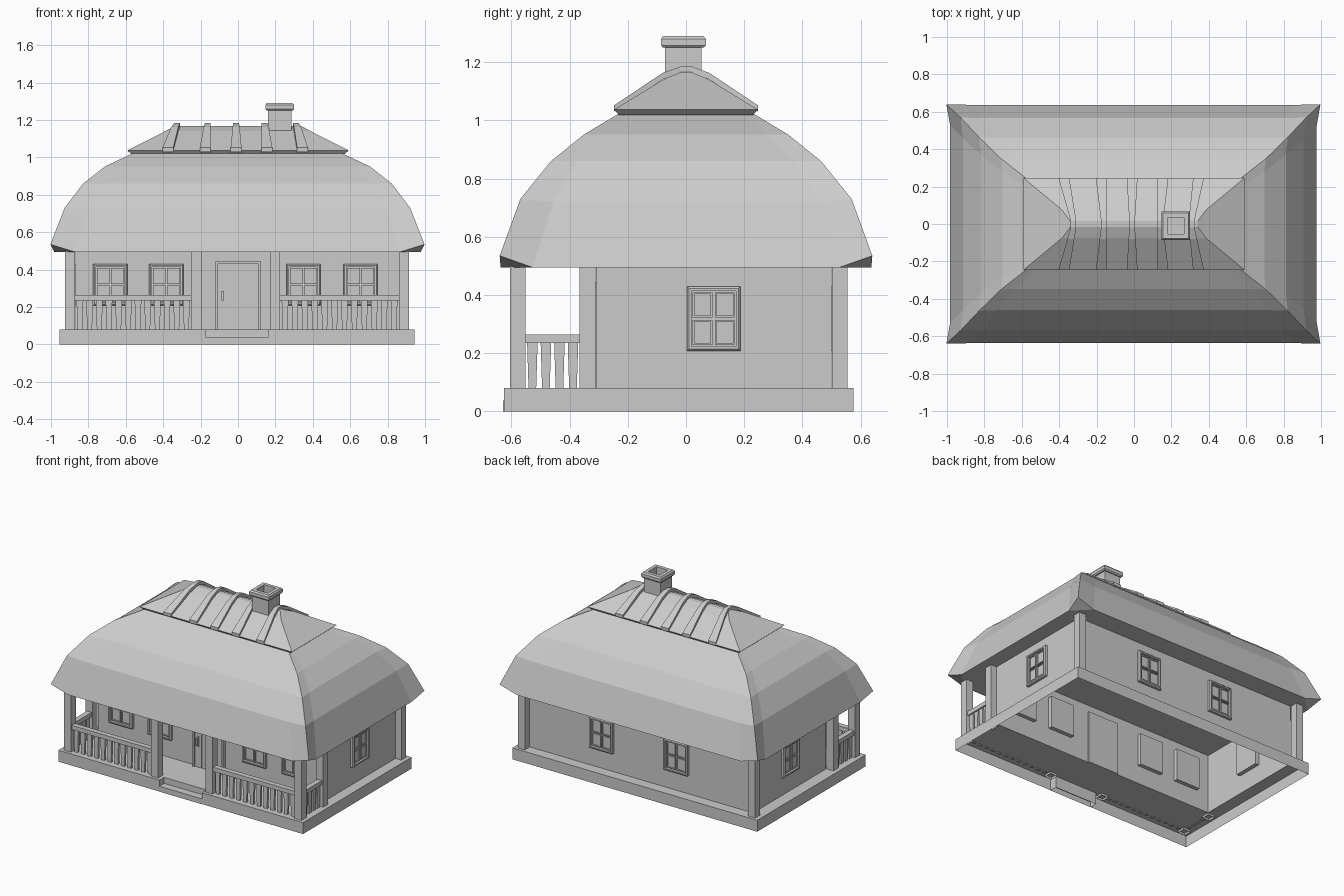
import bpy, bmesh
from math import radians
from mathutils import Matrix, Vector

cube = bpy.data.objects.get("Cube")
if cube:
    bpy.data.objects.remove(cube)

grey = bpy.data.materials.new("plain_grey")
grey.use_nodes = True
grey.diffuse_color = (0.6, 0.6, 0.6, 1)
grey.node_tree.nodes["Principled BSDF"].inputs["Base Color"].default_value = (0.6, 0.6, 0.6, 1)


def finish(name, bm, matrix=None):
    bmesh.ops.recalc_face_normals(bm, faces=bm.faces)
    mesh = bpy.data.meshes.new(name)
    bm.to_mesh(mesh)
    bm.free()
    mesh.materials.append(grey)
    ob = bpy.data.objects.new(name, mesh)
    if matrix:
        ob.matrix_world = matrix
    bpy.context.collection.objects.link(ob)


def loft(bm, rings, cap_start=True, cap_end=True):
    """Skin a list of equal-sized closed rings; returns the vertex rings."""
    loops = [[bm.verts.new(p) for p in ring] for ring in rings]
    n = len(loops[0])
    for low, high in zip(loops, loops[1:]):
        for i in range(n):
            j = (i + 1) % n
            bm.faces.new((low[i], low[j], high[j], high[i]))
    if cap_start:
        bm.faces.new(loops[0][::-1])
    if cap_end:
        bm.faces.new(loops[-1])
    return loops


def rect(x0, x1, y0, y1, z):
    return [(x0, y0, z), (x1, y0, z), (x1, y1, z), (x0, y1, z)]


def box(bm, x0, x1, y0, y1, z0, z1, cap_start=True):
    loft(bm, [rect(x0, x1, y0, y1, z0), rect(x0, x1, y0, y1, z1)], cap_start)


FLOOR, EAVE = 0.08, 0.495
WALL_X, FRONT, BACK = 0.87, -0.31, 0.50

# Plinth: hollow skirt with a porch floor, a ledge around the house and an entry notch
bm = bmesh.new()
xs = [-0.955, -WALL_X, -0.17, 0.16, WALL_X, 0.943]
ys = [-0.626, -0.575, FRONT, BACK, 0.575]
for i in range(5):
    for j in range(4):
        inside = 1 <= i <= 3 and j == 2
        notch = i == 2 and j == 0
        if not inside and not notch:
            bm.faces.new([bm.verts.new(p) for p in rect(xs[i], xs[i + 1], ys[j], ys[j + 1], FLOOR)])
bmesh.ops.remove_doubles(bm, verts=bm.verts, dist=0.0005)
rim = [e for e in bm.edges if e.is_boundary
       and not all(abs(v.co.x) < 0.9 and -0.4 < v.co.y < 0.55 for v in e.verts)]
skirt = bmesh.ops.extrude_edge_only(bm, edges=rim)["geom"]
for v in skirt:
    if isinstance(v, bmesh.types.BMVert):
        v.co.z = 0
finish("plinth", bm)

# Entry step, open below like the plinth
bm = bmesh.new()
box(bm, -0.17, 0.16, -0.628, -0.575, 0, 0.038, cap_start=False)
finish("entry_step", bm)

# House walls, open below
bm = bmesh.new()
loft(bm, [rect(-WALL_X, WALL_X, FRONT, BACK, z) for z in (FLOOR, EAVE)], False, False)
finish("walls", bm)

# Posts: four along the porch, two at the house front, two at the back
bm = bmesh.new()
for x, y in ((-0.898, -0.578), (-0.223, -0.578), (0.198, -0.578), (0.888, -0.578),
             (-0.898, -0.338), (0.888, -0.338), (-0.898, 0.528), (0.888, 0.528)):
    box(bm, x - 0.027, x + 0.027, y - 0.027, y + 0.027, FLOOR - 0.015, EAVE + 0.02, cap_start=False)
finish("posts", bm)


# Railings: top rail with flat balusters that widen upwards
def railing(name, start, end, count):
    start, end = Vector(start), Vector(end)
    along = end - start
    length = along.length
    bm = bmesh.new()
    box(bm, 0, length, -0.018, 0.018, 0.235, 0.265)
    pitch = length / count
    for k in range(count):
        c = (k + 0.5) * pitch
        loft(bm, [rect(c - w, c + w, -0.008, 0.008, z) for w, z in
                  ((0.013, FLOOR - 0.005), (0.018, 0.236))])
    angle = Vector((1, 0)).angle_signed(along) * -1
    finish(name, bm, Matrix.Translation((start.x, start.y, 0)) @ Matrix.Rotation(angle, 4, 'Z'))


railing("front_railing_right", (-0.871, -0.578), (-0.25, -0.578), 12)
railing("front_railing_left", (0.225, -0.578), (0.861, -0.578), 12)
railing("side_railing_right", (-0.898, -0.551), (-0.898, -0.365), 4)
railing("side_railing_left", (0.888, -0.551), (0.888, -0.365), 4)


# Windows: bevelled frame reaching through the wall, with four recessed panes
def window(name, x, y, turn):
    bm = bmesh.new()
    w, z0, z1 = 0.092, 0.208, 0.43
    mid = (z0 + z1) / 2

    def panel(cx, cz, a, b, depth):
        return [(cx - a, depth, cz - b), (cx + a, depth, cz - b),
                (cx + a, depth, cz + b), (cx - a, depth, cz + b)]
    loft(bm, [panel(0, mid, w - inset, (z1 - z0) / 2 - inset, depth) for inset, depth in
              ((0, 0.028), (0, -0.015), (0.007, -0.022), (0.016, -0.022), (0.016, -0.005))])
    for sx in (-1, 1):
        for sz in (-1, 1):
            loft(bm, [panel(sx * 0.038, mid + sz * 0.047, 0.034 - inset, 0.043 - inset, depth)
                      for inset, depth in ((0, -0.005), (0, -0.014), (0.006, -0.014),
                                           (0.006, -0.007))])
    finish(name, bm, Matrix.Translation((x, y, 0)) @ Matrix.Rotation(radians(turn), 4, 'Z'))


for n, x in enumerate((-0.683, -0.383, 0.35, 0.655)):
    window(f"front_window_{n + 1}", x, FRONT, 0)
for n, x in enumerate((0.30, -0.28)):
    window(f"back_window_{n + 1}", x, BACK, 180)
window("side_window_left", WALL_X, 0.095, 90)
window("side_window_right", -WALL_X, 0.095, -90)

# Door: frame, backing slab, planks and handle
bm = bmesh.new()
for x0, x1, z0, z1 in ((-0.12, -0.107, FLOOR, 0.445), (0.107, 0.12, FLOOR, 0.445),
                       (-0.107, 0.107, 0.432, 0.445)):
    box(bm, x0, x1, FRONT - 0.025, FRONT + 0.01, z0, z1)
finish("door_frame", bm)
bm = bmesh.new()
box(bm, -0.107, 0.107, FRONT - 0.008, FRONT + 0.01, FLOOR, 0.432)
plank = 0.214 / 4
for k in range(4):
    x = -0.107 + k * plank
    box(bm, x + 0.002, x + plank - 0.002, FRONT - 0.015, FRONT - 0.008, FLOOR, 0.432)
finish("door_planks", bm)
bm = bmesh.new()
box(bm, -0.09, -0.073, FRONT - 0.022, FRONT - 0.01, 0.225, 0.295)
box(bm, -0.087, -0.076, FRONT - 0.035, FRONT - 0.02, 0.235, 0.285)
finish("door_handle", bm)


# Thatched roof: stacked rings whose corners flare sideways and lift at the eaves
def roof_ring(x, y, z, cut, flare, lift):
    pts = []
    for sx, sy in ((1, 1), (-1, 1), (-1, -1), (1, -1)):
        trio = [(sx * x, sy * (y - cut), z),
                (sx * (x + flare), sy * (y + 0.003), z + lift),
                (sx * (x - cut), sy * y, z)]
        pts += trio if sx * sy > 0 else trio[::-1]
    return [(px - 0.003, py, pz) for px, py, pz in pts]


bm = bmesh.new()
rings = [roof_ring(*r) for r in (
    (0.98, 0.637, EAVE, 0.11, 0.02, 0.04), (0.91, 0.566, 0.72, 0.11, 0.014, 0.01),
    (0.815, 0.461, 0.86, 0.09, 0.01, 0), (0.70, 0.347, 0.952, 0.07, 0.008, 0),
    (0.555, 0.23, 1.022, 0.04, 0.004, 0))]
loops = loft(bm, rings, cap_start=False)
base = loops[0]
# soffit: flat octagon plus a raised triangle in each corner
bm.faces.new([v for i, v in enumerate(base) if i % 3 != 1])
for i in range(1, 12, 3):
    bm.faces.new((base[i - 1], base[i], base[i + 1]))
finish("thatched_roof", bm)

# Ridge cap over the top of the thatch
bm = bmesh.new()
loft(bm, [rect(-x, x, -y, y, z) for x, y, z in (
    (0.57, 0.23, 1.018), (0.592, 0.247, 1.037), (0.385, 0.075, 1.142), (0.34, 0.015, 1.167))])
finish("ridge_cap", bm)

# Saddle battens bent over the ridge cap
bm = bmesh.new()
half = ((-0.247, 1.052), (-0.08, 1.163), (-0.02, 1.185))
path = list(half) + [(-y, z) for y, z in reversed(half)]
for foot, top in ((-0.375, -0.32), (-0.175, -0.16), (-0.01, -0.01), (0.155, 0.14), (0.345, 0.305)):
    rings = []
    for y, z in path:
        t = abs(y) / 0.247
        c, w = top + (foot - top) * t, 0.014 + 0.015 * t
        rings.append([(c - w, y, z - 0.022), (c + w, y, z - 0.022), (c + w, y, z), (c - w, y, z)])
    loft(bm, rings)
finish("ridge_battens", bm)

# Chimney: shaft, bevelled crown and open flue
bm = bmesh.new()
cx, cy = 0.223, -0.009
loft(bm, [rect(cx - r, cx + r, cy - r, cy + r, z) for r, z in (
    (0.063, 1.1), (0.063, 1.25), (0.07, 1.25), (0.077, 1.258), (0.077, 1.28),
    (0.069, 1.29), (0.045, 1.29), (0.045, 1.2))])
finish("chimney", bm)
